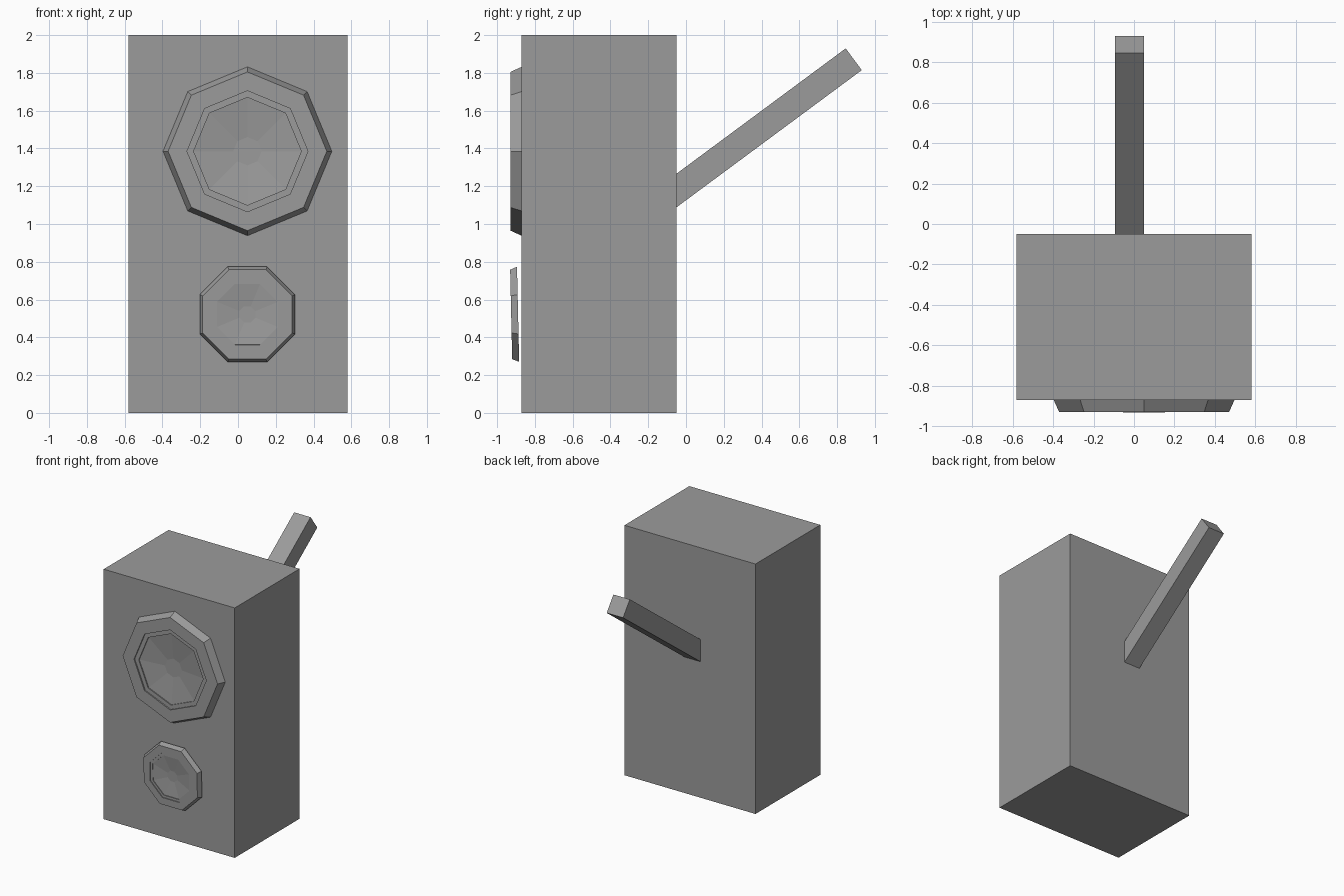
import bpy, bmesh
from math import radians, atan2, hypot, pi, sin, cos
from mathutils import Matrix, Vector

default = bpy.data.objects.get("Cube")
if default:
    bpy.data.objects.remove(default, do_unlink=True)

grey = bpy.data.materials.new("plain grey")
grey.use_nodes = True
colour = (0.33, 0.33, 0.33, 1)
grey.diffuse_color = colour
grey.node_tree.nodes["Principled BSDF"].inputs["Base Color"].default_value = colour


def finish(bm, name):
    mesh = bpy.data.meshes.new(name)
    bm.to_mesh(mesh)
    bm.free()
    mesh.materials.append(grey)
    obj = bpy.data.objects.new(name, mesh)
    bpy.context.collection.objects.link(obj)
    return obj


def box(name, size, centre, pitch=0):
    bm = bmesh.new()
    bmesh.ops.create_cube(bm, size=1, matrix=Matrix.Diagonal((*size, 1)))
    obj = finish(bm, name)
    obj.location = centre
    obj.rotation_euler.x = pitch
    return obj


# Driver profile: radius and distance forward from the mounting plane
PROFILE = [(0.447, 0), (0.42, 0.06), (0.32, 0.06), (0.32, 0.05),
           (0.285, 0.05), (0.285, 0.042), (0.075, 0.018)]


def driver(name, location, scale=1, turn=0, tilt=0):
    """Octagonal frame, stepped lip and shallow cone with a flat centre."""
    bm = bmesh.new()
    angles = [i * pi / 4 + turn for i in range(8)]
    rings = [[bm.verts.new((r * cos(a), -d, r * sin(a))) for a in angles]
             for r, d in PROFILE]
    for outer, inner in zip(rings, rings[1:]):
        for i in range(8):
            j = (i + 1) % 8
            bm.faces.new((outer[i], outer[j], inner[j], inner[i]))
    bm.faces.new(rings[-1])
    obj = finish(bm, name)
    obj.location = location
    obj.scale = (scale,) * 3
    obj.rotation_euler.x = tilt
    return obj


# Cabinet
box("cabinet", (1.16, 0.82, 2), (0, -0.46, 1))

# Large and small drivers; the small one stands slightly off the front
driver("large_driver", (0.05, -0.87, 1.385))
driver("small_driver", (0.05, -0.889, 0.522), 0.61, pi / 8, radians(1.3))

# Rear arm, rising backwards out of the cabinet
start, tip = Vector((-0.022, -0.11, 1.133)), Vector((-0.022, 0.888, 1.872))
run = tip - start
box("rear_arm", (0.145, run.length, 0.143), (start + tip) / 2, atan2(run.z, run.y))
